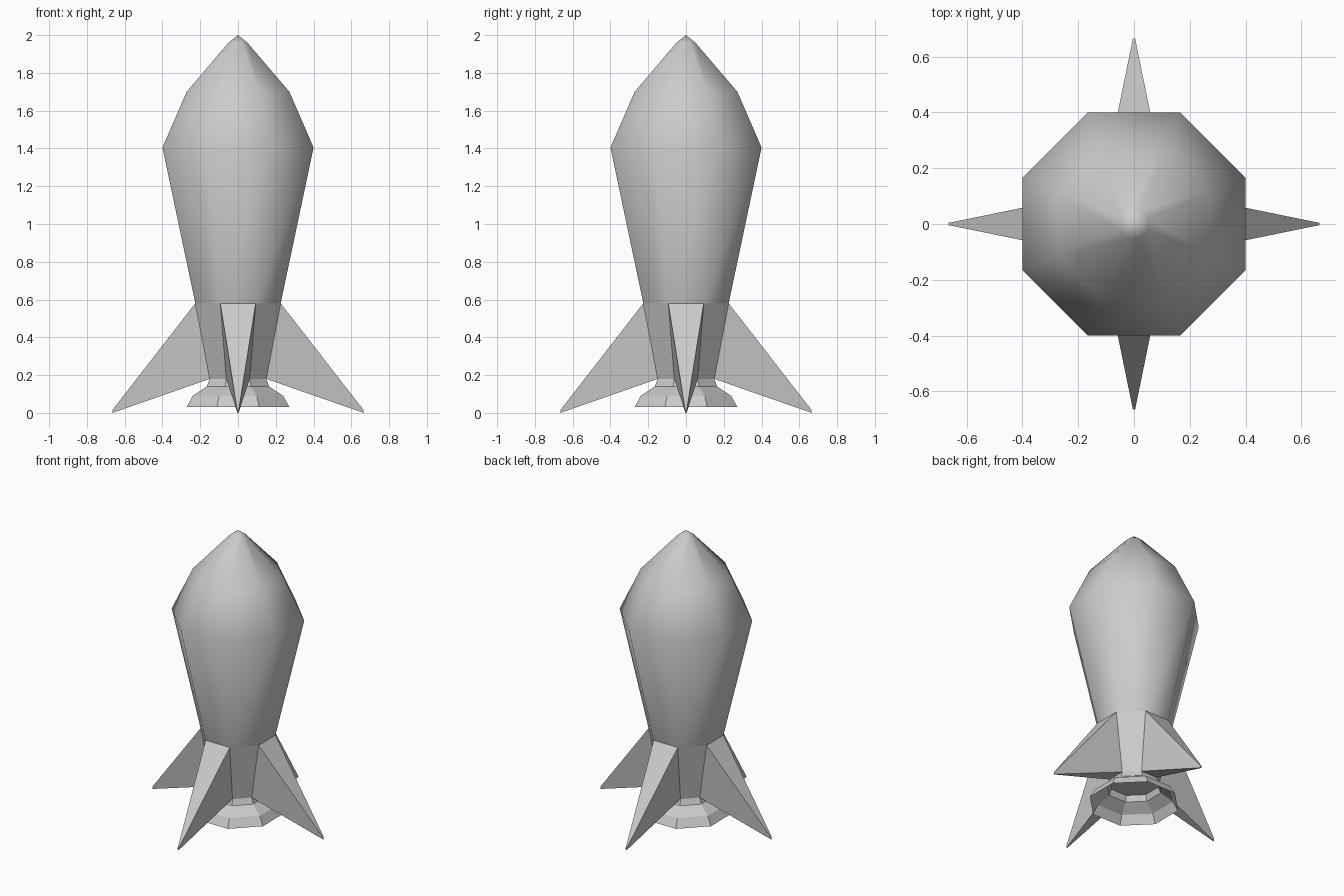
import bpy
import bmesh
from math import cos, sin, pi
from mathutils import Matrix, Vector

cube = bpy.data.objects.get("Cube")
if cube:
    bpy.data.objects.remove(cube, do_unlink=True)

SIDES = 8

grey = bpy.data.materials.new("plain grey")
grey.use_nodes = True
colour = (0.6, 0.6, 0.6, 1)
grey.diffuse_color = colour
grey.node_tree.nodes["Principled BSDF"].inputs["Base Color"].default_value = colour


def finish(bm, name, smooth=False):
    mesh = bpy.data.meshes.new(name)
    for face in bm.faces:
        face.smooth = smooth
    bm.to_mesh(mesh)
    bm.free()
    mesh.materials.append(grey)
    obj = bpy.data.objects.new(name, mesh)
    bpy.context.collection.objects.link(obj)
    return obj


def ring_points(flat, z):
    """Octagon with flat sides facing the axes; flat = distance to a side."""
    radius = flat / cos(pi / SIDES)
    angles = [(2 * i + 1) * pi / SIDES for i in range(SIDES)]
    return [Vector((radius * cos(a), radius * sin(a), z)) for a in angles]


def lathe(name, profile, smooth=False, cap_bottom=False, tip=None):
    """Join octagonal rings listed from the bottom up."""
    bm = bmesh.new()
    rings = [[bm.verts.new(p) for p in ring_points(r, z)] for r, z in profile]
    for low, high in zip(rings, rings[1:]):
        for i in range(SIDES):
            j = (i + 1) % SIDES
            bm.faces.new((low[i], low[j], high[j], high[i]))
    if cap_bottom:
        bm.faces.new(rings[0][::-1])
    if tip:
        top = bm.verts.new((0, 0, tip))
        for i in range(SIDES):
            bm.faces.new((rings[-1][i], rings[-1][(i + 1) % SIDES], top))
    return finish(bm, name, smooth)


# Smooth hull with pointed nose
lathe("hull", [(0.226, 0.58), (0.4, 1.405), (0.272, 1.7), (0.05, 1.96)],
      smooth=True, tip=2.0)

# Faceted tail section and open engine bell
lathe("tail", [(0.15, 0.18), (0.226, 0.58)], cap_bottom=True)
lathe("engine_bell", [(0.272, 0.03), (0.24, 0.09), (0.165, 0.14), (0.15, 0.18)])


# Four fins, each drawn out from one side of the tail to a point
def fin(name, angle):
    bm = bmesh.new()
    low, high = ring_points(0.15, 0.18), ring_points(0.226, 0.58)
    root = [bm.verts.new(p) for p in (low[-1], low[0], high[0], high[-1])]
    end = [bm.verts.new((0.665, y, z)) for y, z in
           ((-0.003, 0), (0.003, 0), (0.004, 0.015), (-0.004, 0.015))]
    for i in range(4):
        j = (i + 1) % 4
        bm.faces.new((root[i], end[i], end[j], root[j]))
    bm.faces.new(end)
    bmesh.ops.recalc_face_normals(bm, faces=bm.faces)
    bm.transform(Matrix.Rotation(angle, 4, "Z"))
    finish(bm, name)


for i, side in enumerate(("left", "back", "right", "front")):
    fin(side + "_fin", i * pi / 2)
